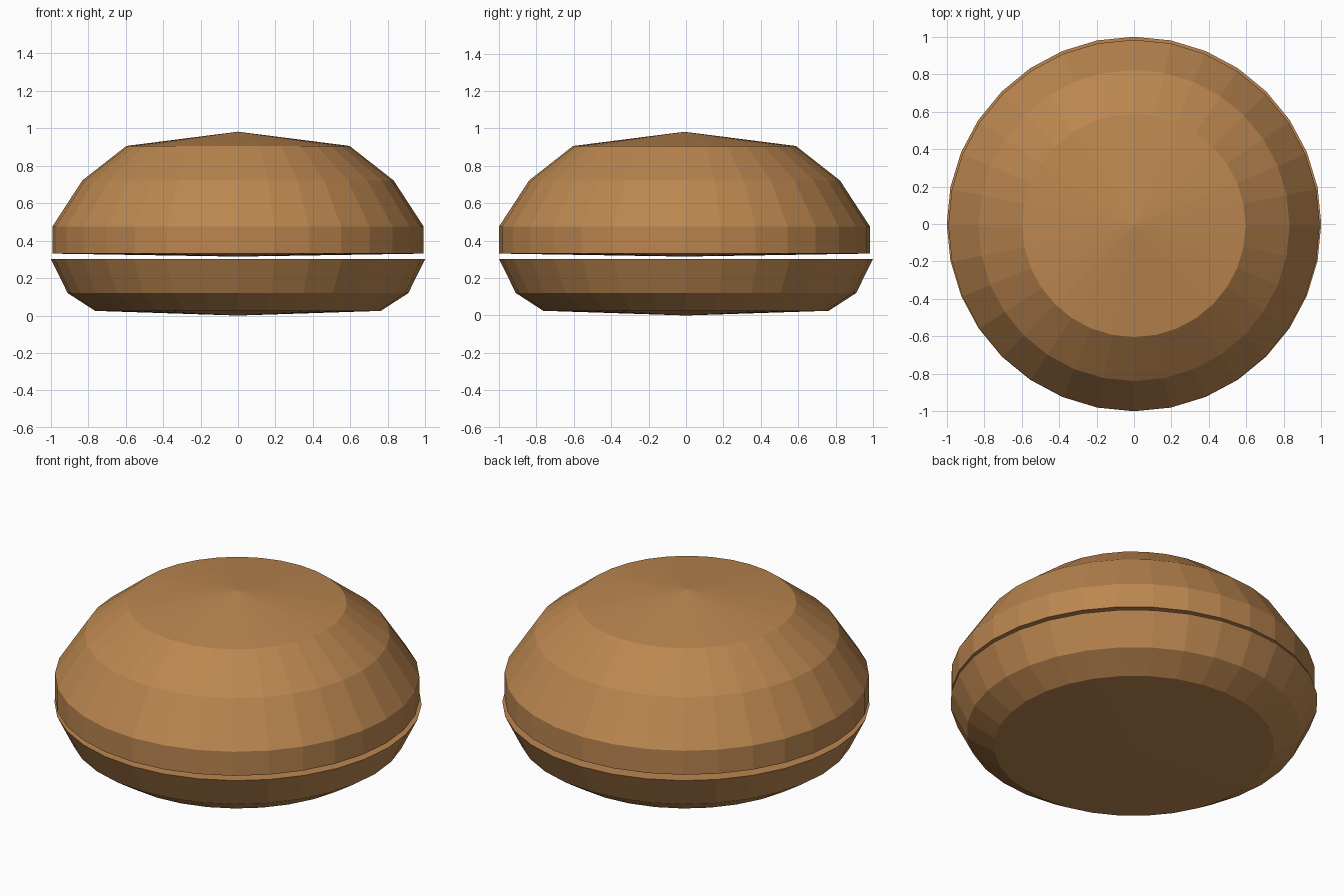
import bpy, bmesh
from math import cos, sin, tau

if "Cube" in bpy.data.objects:
    bpy.data.objects.remove(bpy.data.objects["Cube"])

SIDES = 32
crust = bpy.data.materials.new("baked_crust")
crust.diffuse_color = (0.5, 0.24, 0.08, 1)
crust.use_nodes = True
crust.node_tree.nodes["Principled BSDF"].inputs["Base Color"].default_value = crust.diffuse_color


def lathe(name, profile, y=0.0):
    """Revolve (radius, z) points listed bottom to top; radius 0 is a pole."""
    bm = bmesh.new()
    rings = []
    for r, z in profile:
        if r == 0:
            rings.append([bm.verts.new((0, 0, z))] * SIDES)
        else:
            rings.append([bm.verts.new((r * cos(tau * i / SIDES), r * sin(tau * i / SIDES), z))
                          for i in range(SIDES)])
    for low, high in zip(rings, rings[1:]):
        for i in range(SIDES):
            j = (i + 1) % SIDES
            corners = list(dict.fromkeys((low[i], low[j], high[j], high[i])))
            bm.faces.new(corners)
    bmesh.ops.recalc_face_normals(bm, faces=bm.faces)
    mesh = bpy.data.meshes.new(name)
    bm.to_mesh(mesh)
    bm.free()
    mesh.materials.append(crust)
    obj = bpy.data.objects.new(name, mesh)
    obj.location.y = y
    bpy.context.collection.objects.link(obj)
    return obj


# Lower half: shallow tapered base with a flat cut face
lathe("bottom_bun", [(0, 0), (0.763, 0.025), (0.91, 0.12), (1.0, 0.303), (0, 0.303)])

# Upper half: faceted dome, set very slightly towards the front
lathe("top_bun", [(0, 0.315), (0.992, 0.331), (0.992, 0.475), (0.831, 0.722),
                  (0.596, 0.906), (0, 0.982)], y=-0.008)
